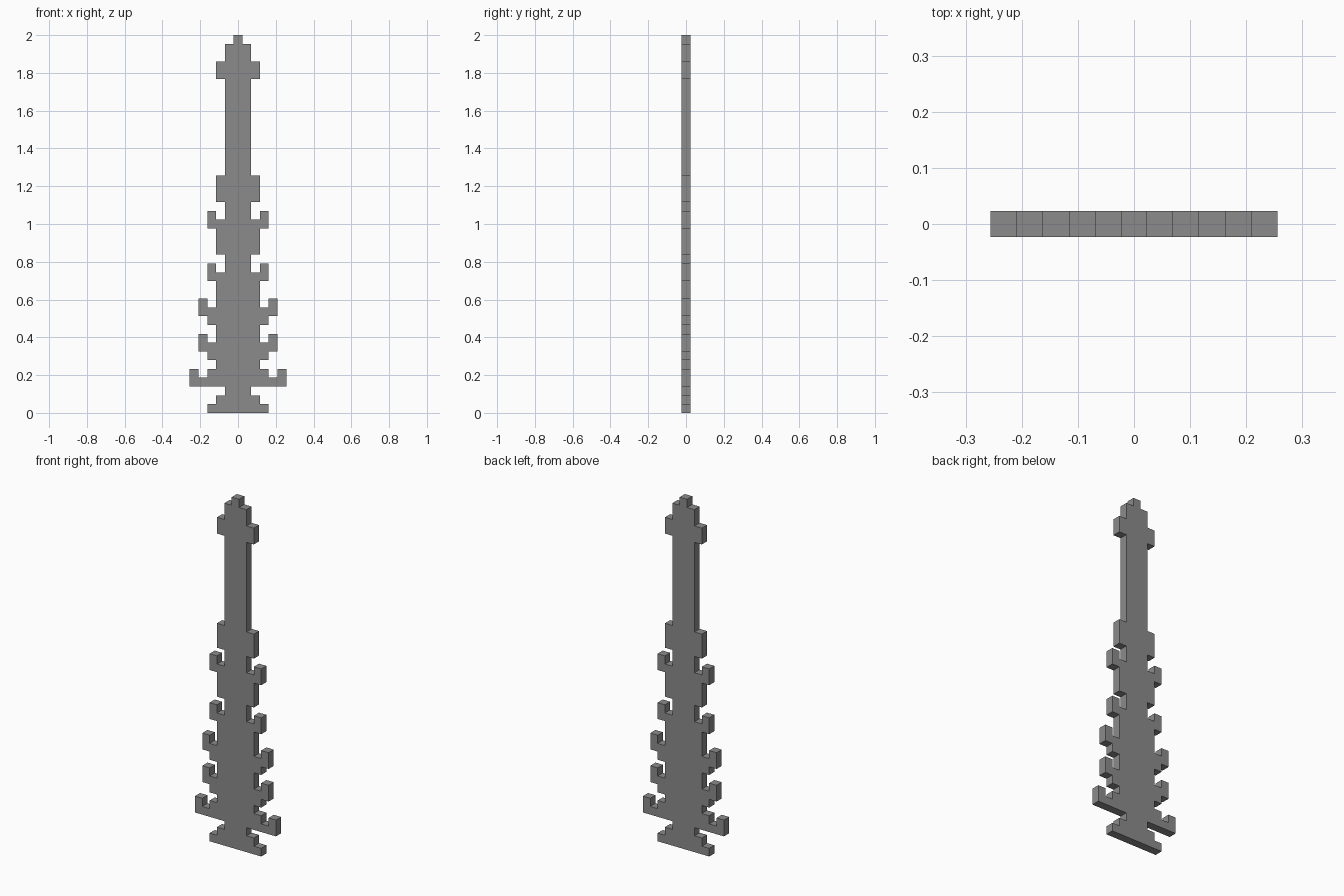
import bpy
import bmesh

cube = bpy.data.objects.get("Cube")
if cube:
    bpy.data.objects.remove(cube, do_unlink=True)

CELL = 2.0 / 43          # one grid cell; the whole plate is 43 cells tall
HALF = CELL / 2          # the plate is one cell thick

grey = bpy.data.materials.new("stone grey")
grey.use_nodes = True
colour = (0.26, 0.26, 0.26, 1.0)
grey.diffuse_color = colour
grey.node_tree.nodes["Principled BSDF"].inputs["Base Color"].default_value = colour

# Half outline in cells, bottom to top: (half width, height at which it starts).
# Upturned hooks are traced as up-in-down-in moves.
steps = [
    (3.5, 0), (2.5, 1), (1.5, 2),                    # stepped foot
    (5.5, 3), (4.5, 5), (3.5, 4), (2.5, 5),          # widest hooks
    (3.5, 6), (4.5, 7), (3.5, 9), (2.5, 8),          # second hooks
    (3.5, 10), (4.5, 11), (3.5, 13), (2.5, 12),      # third hooks
    (3.5, 15), (2.5, 17), (1.5, 16),                 # fourth hooks
    (2.5, 18), (3.5, 21), (2.5, 23), (1.5, 22),      # fifth hooks
    (2.5, 24), (1.5, 27),                            # collar and shaft
    (2.5, 38), (1.5, 40), (0.5, 42),                 # head and tip
]


def half_outline(steps, top):
    """Turn the steps into right-angled corner points on the +x side."""
    points = []
    for i, (w, z) in enumerate(steps):
        end = steps[i + 1][1] if i + 1 < len(steps) else top
        points += [(w, z), (w, end)]
    return points


# Mirror the half outline, fill it and extrude it to a solid plate
right = half_outline(steps, 43)
outline = right + [(-w, z) for w, z in reversed(right)]
bm = bmesh.new()
verts = [bm.verts.new((w * CELL, -HALF, z * CELL)) for w, z in outline]
front = bm.faces.new(verts)
extruded = bmesh.ops.extrude_face_region(bm, geom=[front], use_keep_orig=True)
back = [v for v in extruded["geom"] if isinstance(v, bmesh.types.BMVert)]
bmesh.ops.translate(bm, verts=back, vec=(0, 2 * HALF, 0))
bmesh.ops.recalc_face_normals(bm, faces=bm.faces[:])

mesh = bpy.data.meshes.new("tower_plate")
bm.to_mesh(mesh)
bm.free()
mesh.materials.append(grey)
tower = bpy.data.objects.new("tower_plate", mesh)
bpy.context.collection.objects.link(tower)
